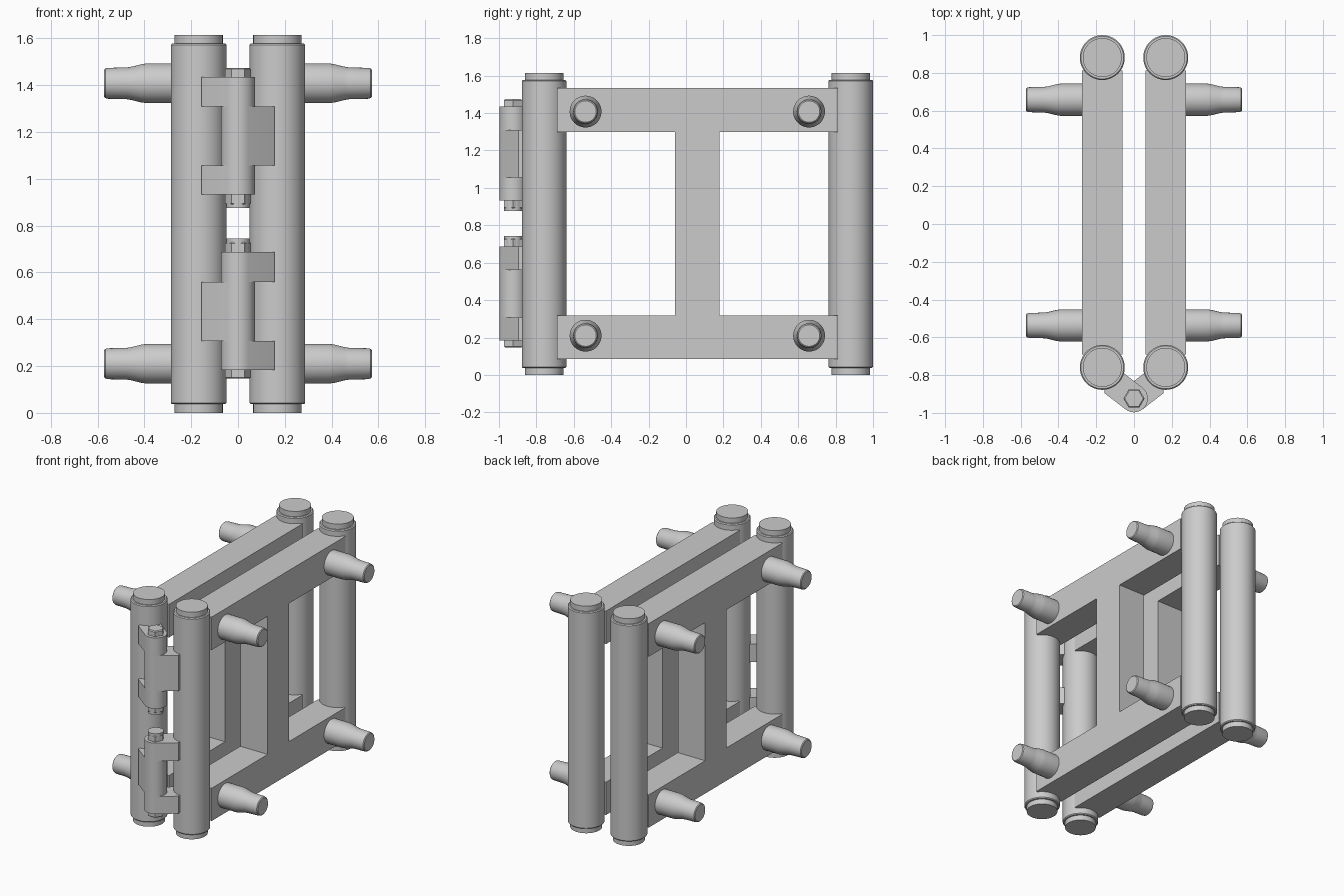
import bpy, bmesh, math
from mathutils import Matrix

if "Cube" in bpy.data.objects:
    bpy.data.objects.remove(bpy.data.objects["Cube"])


def finish(name, bm, smooth=False):
    bmesh.ops.recalc_face_normals(bm, faces=bm.faces)
    me = bpy.data.meshes.new(name)
    bm.to_mesh(me)
    bm.free()
    ob = bpy.data.objects.new(name, me)
    bpy.context.collection.objects.link(ob)
    if smooth:
        bpy.ops.object.select_all(action='DESELECT')
        ob.select_set(True)
        bpy.context.view_layer.objects.active = ob
        bpy.ops.object.shade_smooth_by_angle(angle=math.radians(25))
    return ob


def lathe(name, profile, loc, rot=None, sides=48, smooth=True):
    """Solid of revolution about z from (radius, height) pairs."""
    bm = bmesh.new()
    rings = [[bm.verts.new((r * math.cos(2 * math.pi * i / sides),
                            r * math.sin(2 * math.pi * i / sides), z))
              for i in range(sides)] for r, z in profile]
    for a, b in zip(rings, rings[1:]):
        for i in range(sides):
            j = (i + 1) % sides
            bm.faces.new((a[i], a[j], b[j], b[i]))
    bm.faces.new(rings[0][::-1])
    bm.faces.new(rings[-1])
    m = Matrix.Translation(loc) @ (rot or Matrix())
    bmesh.ops.transform(bm, matrix=m, verts=bm.verts)
    return finish(name, bm, smooth)


def prism(name, pts, z0, z1):
    """Vertical extrusion of a plan outline."""
    bm = bmesh.new()
    f = bm.faces.new([bm.verts.new((x, y, z0)) for x, y in pts])
    top = bmesh.ops.extrude_face_region(bm, geom=[f])['geom']
    bmesh.ops.translate(bm, vec=(0, 0, z1 - z0),
                        verts=[v for v in top if isinstance(v, bmesh.types.BMVert)])
    return finish(name, bm, True)


def box(name, x0, x1, y0, y1, z0, z1):
    return prism(name, [(x0, y0), (x1, y0), (x1, y1), (x0, y1)], z0, z1)


POST_X = 0.168
POST = [(0.103, 0), (0.103, 0.037), (0.113, 0.037), (0.119, 0.043),
        (0.119, 1.572), (0.113, 1.578), (0.103, 1.578), (0.103, 1.615)]
PEG = [(0.085, 0), (0.085, 0.12), (0.081, 0.145), (0.071, 0.185),
       (0.068, 0.205), (0.066, 0.285), (0.063, 0.297), (0.057, 0.302)]

# Two mirrored frames: posts, rails, centre bar and side pegs
for s, side in ((-1, "left"), (1, "right")):
    for y, end in ((-0.759, "front"), (0.881, "back")):
        lathe(f"{side}_{end}_post", POST, (s * POST_X, y, 0))
    xa, xb = sorted((s * 0.06, s * 0.276))
    for z0, z1, lvl in ((0.085, 0.318, "lower"), (1.30, 1.535, "upper")):
        box(f"{side}_{lvl}_rail", xa, xb, -0.69, 0.813, z0, z1)
    box(f"{side}_centre_bar", xa, xb, -0.06, 0.178, 0.31, 1.31)
    for y in (-0.537, 0.658):
        for z in (0.21, 1.408):
            lathe(f"{side}_peg", PEG, (s * 0.27, y, z),
                  Matrix.Rotation(s * math.pi / 2, 4, 'Y'))

# Hinge leaves: rounded knuckle with a thick arm reaching to the post
PIN_Y, KR = -0.924, 0.073


def leaf(name, s, z0, z1):
    pts = [(0.157, -0.895), (0.157, -0.84), (0.08, -0.77)]
    for i in range(21):
        a = math.radians(127 + 180 * i / 20)
        pts.append((KR * math.cos(a), PIN_Y + KR * math.sin(a)))
    prism(name, [(s * x, y) for x, y in pts], z0, z1)


for hinge, s, zs in (("upper", -1, (1.436, 1.31, 1.056, 0.932)),
                     ("lower", 1, (0.688, 0.56, 0.308, 0.184))):
    for k in range(3):
        leaf(f"{hinge}_hinge_leaf", s if k != 1 else -s, zs[k + 1], zs[k])


# Hex heads, nuts and protruding bolt ends
def hexagon(name, z, d, h):
    prof = [(0.056, 0), (0.056, h * 0.85), (0.049, h)]
    lathe(name, [(r, d * t) for r, t in prof], (0, PIN_Y, z), sides=6, smooth=False)


for name, z, d, nut in (("upper_bolt_head", 1.436, 1, False),
                        ("upper_bolt_nut", 0.932, -1, True),
                        ("lower_bolt_nut", 0.688, 1, True),
                        ("lower_bolt_head", 0.184, -1, False)):
    hexagon(name, z, d, 0.043 if nut else 0.038)
    if nut:
        lathe(name + "_collar", [(0.05, 0), (0.05, d * 0.056)], (0, PIN_Y, z), sides=32)
